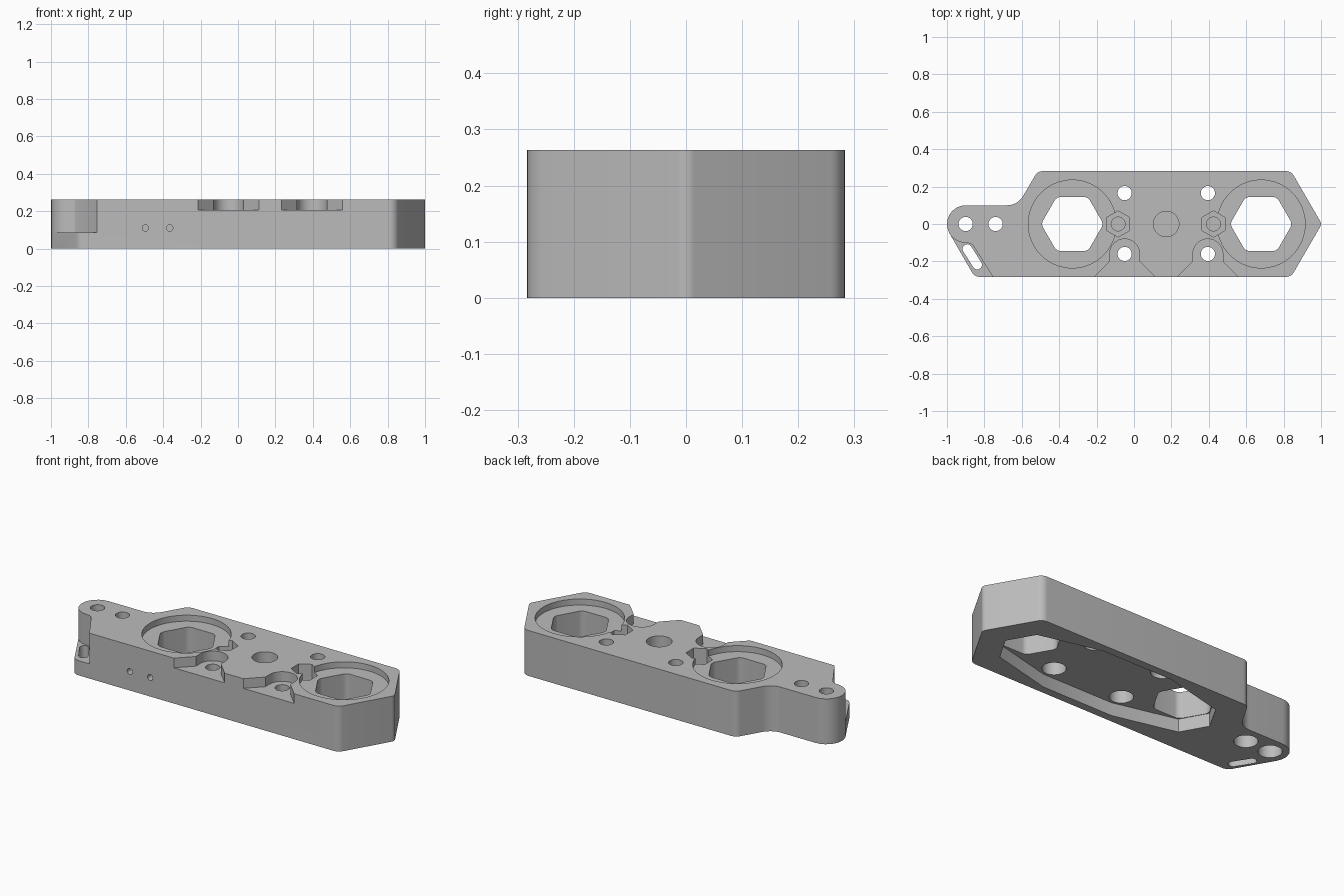
import bpy, bmesh, math
from mathutils import Vector

if "Cube" in bpy.data.objects:
    bpy.data.objects.remove(bpy.data.objects["Cube"], do_unlink=True)

TOP = 0.263
HALF = 0.283
HEX_X = (-0.33, 0.68)      # hexagonal bores
SCREW_X = (-0.05, 0.395)   # screw columns
NUT_X = (-0.085, 0.425)    # nut traps

grey = bpy.data.materials.new("plain grey")
grey.use_nodes = True
grey.diffuse_color = (0.5, 0.5, 0.5, 1)
grey.node_tree.nodes["Principled BSDF"].inputs["Base Color"].default_value = (0.5, 0.5, 0.5, 1)


def arc(x, y, r, start, end, steps):
    """Points along an arc, angles in radians."""
    angles = [start + (end - start) * k / steps for k in range(steps + 1)]
    return [(x + r * math.cos(a), y + r * math.sin(a)) for a in angles]


def ring(x, y, r, n=48, turn=0.0):
    return arc(x, y, r, turn, turn + math.tau, n)[:-1]


def rounded(corners, steps=8):
    """Fillet each (x, y, radius) corner of a polygon."""
    out = []
    for i, (x, y, r) in enumerate(corners):
        p = Vector((x, y))
        a = (Vector(corners[i - 1][:2]) - p).normalized()
        b = (Vector(corners[(i + 1) % len(corners)][:2]) - p).normalized()
        half = math.acos(a.dot(b)) / 2
        centre = p + (a + b).normalized() * (r / math.sin(half))
        start = p + a * (r / math.tan(half)) - centre
        end = p + b * (r / math.tan(half)) - centre
        first = math.atan2(start.y, start.x)
        sweep = math.remainder(math.atan2(end.y, end.x) - first, math.tau)
        out += arc(centre.x, centre.y, r, first, first + sweep, steps)
    return out


def prism(name, points, z0, z1):
    bm = bmesh.new()
    face = bm.faces.new([bm.verts.new((x, y, z0)) for x, y in points])
    ext = bmesh.ops.extrude_face_region(bm, geom=[face])
    bmesh.ops.translate(bm, vec=(0, 0, z1 - z0),
                        verts=[v for v in ext["geom"] if isinstance(v, bmesh.types.BMVert)])
    # The extrusion may drop the base face, so close any open rim
    bmesh.ops.holes_fill(bm, edges=[e for e in bm.edges if e.is_boundary])
    bmesh.ops.recalc_face_normals(bm, faces=bm.faces)
    mesh = bpy.data.meshes.new(name)
    bm.to_mesh(mesh)
    bm.free()
    mesh.materials.append(grey)
    obj = bpy.data.objects.new(name, mesh)
    bpy.context.collection.objects.link(obj)
    return obj


# Plate outline with a narrow rounded tail
body = prism("body_plate", rounded([
    (-1.073, 0.1, 0.1), (-0.622, 0.1, 0.1), (-0.515, HALF, 0.05),
    (0.84, HALF, 0.05), (1.004, 0, 0.03), (0.84, -HALF, 0.05),
    (-0.852, -HALF, 0.05)]), 0, TOP)


def cut(tool):
    tool.hide_render = True
    mod = body.modifiers.new("cut", "BOOLEAN")
    mod.operation = "DIFFERENCE"
    mod.solver = "EXACT"
    mod.object = tool
    bpy.context.view_layer.objects.active = body
    bpy.ops.object.modifier_apply(modifier=mod.name)
    bpy.data.objects.remove(tool, do_unlink=True)


def cut_prism(points, z0, z1):
    cut(prism("cutter", points, z0, z1))


LOW, HIGH = -0.1, TOP + 0.1

# Long recess underneath, running between the two bores
half_recess = [(0.85, 0), (0.765, -0.147), (0.4, -0.237),
               (-0.05, -0.237), (-0.417, -0.147), (-0.5, 0)]
cut_prism(half_recess + [(x, -y) for x, y in reversed(half_recess[1:-1])], LOW, 0.075)

# Hexagonal bores with round seats
for cx in HEX_X:
    cut_prism(ring(cx, 0, 0.235, 64), TOP - 0.035, HIGH)
    cut_prism(rounded([(x, y, 0.04) for x, y in ring(cx, 0, 0.167, 6)]), LOW, HIGH)

# Open pockets on the front edge
for cx in SCREW_X:
    cut_prism(arc(cx, -0.16, 0.08, 0, math.pi, 20)
              + [(cx - 0.08, -0.2), (cx - 0.18, -0.3),
                 (cx + 0.18, -0.3), (cx + 0.08, -0.2)], 0.207, HIGH)

# Screw holes, counterbored from below
screws = [(x, y) for x in SCREW_X for y in (-0.16, 0.165)] + [(-0.9, 0), (-0.74, 0)]
for x, y in screws:
    cut_prism(ring(x, y, 0.038, 32), LOW, HIGH)
    cut_prism(ring(x, y, 0.062, 32), LOW, 0.15)

# Nut traps and blind centre hole
for x in NUT_X:
    cut_prism(ring(x, 0, 0.07, 6, math.pi / 6), 0.165, HIGH)
    cut_prism(ring(x, 0, 0.037, 32), 0.09, HIGH)
cut_prism(ring(0.172, 0, 0.068), 0.1, HIGH)

# Step beside the tail, with a slanted strap slot
tail = arc(-0.9, 0, 0.1, math.radians(212), math.radians(270), 10)
cut_prism([(-1.1, -0.053)] + tail + [(-0.875, -0.104), (-0.86, -0.115),
          (-0.75, -0.29), (-0.75, -0.4), (-1.1, -0.4)], 0.085, HIGH)
lean = math.radians(32)
cut_prism(arc(-0.892, -0.133, 0.025, lean, lean + math.pi, 10)
          + arc(-0.838, -0.218, 0.025, lean + math.pi, lean + math.tau, 10), LOW, 0.15)

# Small pin holes in the front wall
for x in (-0.495, -0.365):
    pin = prism("cutter", ring(0, 0, 0.017, 24), 0, 0.15)
    pin.rotation_euler.x = -math.pi / 2
    pin.location = (x, -0.33, 0.11)
    bpy.context.view_layer.update()
    cut(pin)

body.select_set(True)
bpy.context.view_layer.objects.active = body
bpy.ops.object.shade_smooth_by_angle(angle=math.radians(25))
